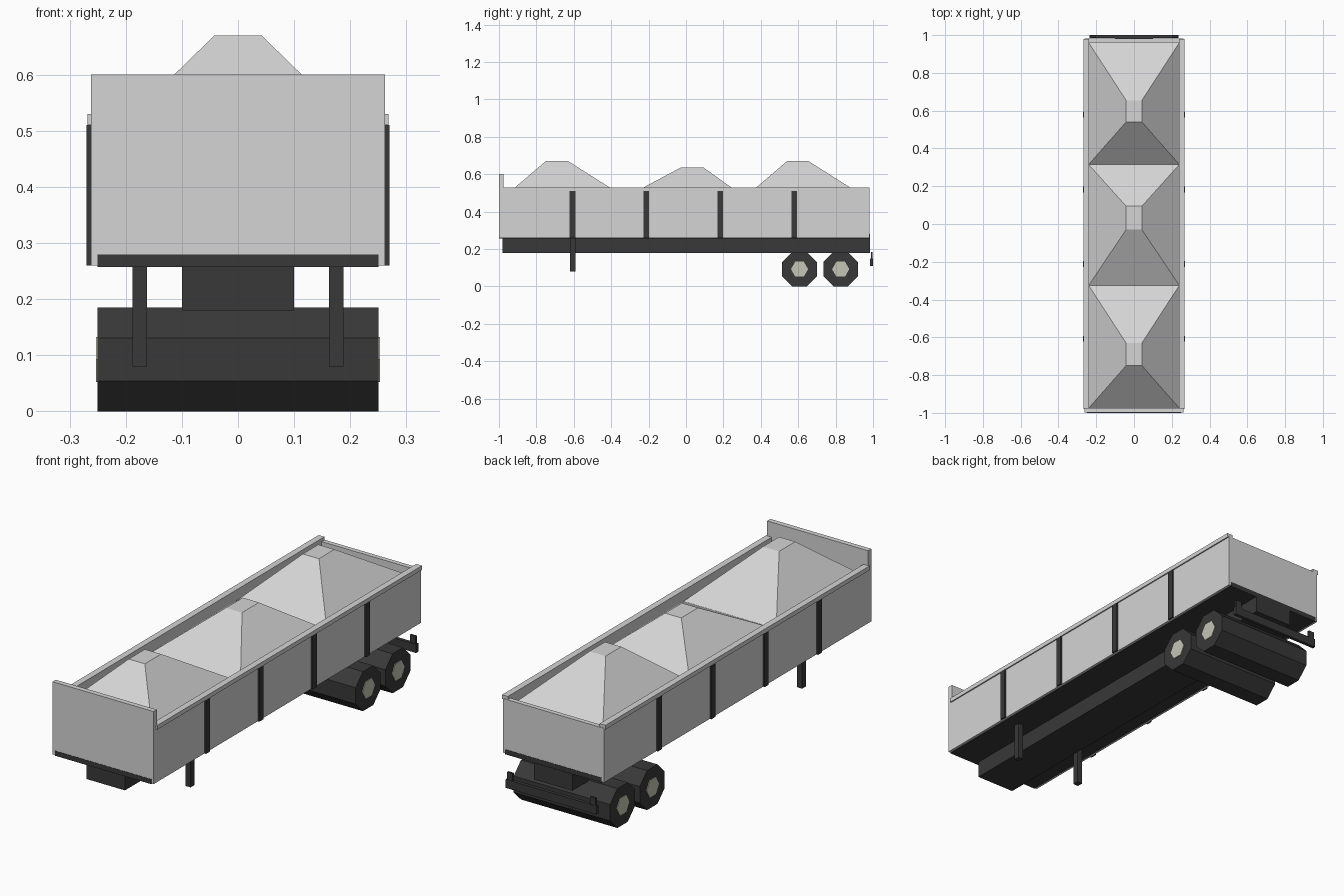
import bpy, bmesh, math
from mathutils import Matrix

if "Cube" in bpy.data.objects:
    bpy.data.objects.remove(bpy.data.objects["Cube"])


def material(name, color):
    m = bpy.data.materials.new(name)
    m.diffuse_color = (*color, 1)
    m.use_nodes = True
    m.node_tree.nodes["Principled BSDF"].inputs["Base Color"].default_value = m.diffuse_color
    return m


GREY = material("light_grey", (0.66, 0.66, 0.66))
DARK = material("dark_grey", (0.04, 0.04, 0.04))
HUB = material("pale_hub", (0.56, 0.56, 0.47))


def finish(name, bm, mat):
    bmesh.ops.recalc_face_normals(bm, faces=bm.faces)
    me = bpy.data.meshes.new(name)
    bm.to_mesh(me)
    bm.free()
    me.materials.append(mat)
    ob = bpy.data.objects.new(name, me)
    bpy.context.collection.objects.link(ob)
    return ob


def frustum(name, mat, base, top, z):
    """Solid between two rectangles (x0, x1, y0, y1) at heights z."""
    bm = bmesh.new()
    rings = []
    for (x0, x1, y0, y1), h in zip((base, top), z):
        rings.append([bm.verts.new((x, y, h)) for x, y in
                      ((x0, y0), (x1, y0), (x1, y1), (x0, y1))])
    a, b = rings
    bm.faces.new(a)
    bm.faces.new(b)
    for i in range(4):
        j = (i + 1) % 4
        bm.faces.new((a[i], a[j], b[j], b[i]))
    return finish(name, bm, mat)


def box(name, mat, x, y, z):
    r = (*x, *y)
    return frustum(name, mat, r, r, z)


def axle_cylinder(name, mat, sides, radius, half, y, z, turn):
    bm = bmesh.new()
    rot = Matrix.Rotation(math.pi / 2, 4, 'Y') @ Matrix.Rotation(turn, 4, 'Z')
    bmesh.ops.create_cone(bm, cap_ends=True, segments=sides, radius1=radius,
                          radius2=radius, depth=2 * half,
                          matrix=Matrix.Translation((0, y, z)) @ rot)
    return finish(name, bm, mat)


# Tub: floor, end walls, side walls with top rails and ribs
box("floor", DARK, (-0.25, 0.25), (-1.0, 0.983), (0.257, 0.28))
box("front_wall", GREY, (-0.262, 0.262), (-0.999, -0.975), (0.26, 0.60))
box("rear_wall", GREY, (-0.262, 0.262), (0.96, 0.982), (0.262, 0.515))
for side, s in (("left", -1), ("right", 1)):
    def span(a, b):
        return tuple(sorted((s * a, s * b)))
    box(side + "_wall", GREY, span(0.24, 0.262), (-0.98, 0.98), (0.26, 0.512))
    box(side + "_rail", GREY, span(0.238, 0.268), (-0.98, 0.98), (0.51, 0.53))
    for y in (-0.607, -0.212, 0.183, 0.578):
        box(side + "_rib", DARK, span(0.26, 0.27), (y - 0.015, y + 0.015), (0.26, 0.51))
    # Landing leg and rear marker
    box(side + "_landing_leg", DARK, span(0.162, 0.188), (-0.62, -0.592), (0.08, 0.26))
    box(side + "_rear_marker", DARK, span(0.20, 0.23), (0.988, 0.998), (0.15, 0.185))

# Load: three flat-topped heaps (base y range, top y range, top height)
for b0, b1, t0, t1, h in ((-0.975, -0.325, -0.75, -0.63, 0.67),
                          (-0.325, 0.315, -0.03, 0.095, 0.635),
                          (0.315, 0.96, 0.54, 0.655, 0.67)):
    frustum("load_heap", GREY, (-0.24, 0.24, b0, b1), (-0.042, 0.042, t0, t1), (0.477, h))

# Chassis beam and rear bumper
box("chassis_beam", DARK, (-0.10, 0.10), (-0.98, 0.985), (0.18, 0.258))
box("rear_bumper", DARK, (-0.235, 0.235), (0.984, 1.0), (0.11, 0.15))

# Full-width eight-sided wheels with six-sided hubs
for y in (0.607, 0.827):
    axle_cylinder("wheel_pair", DARK, 8, 0.0925 / math.cos(math.pi / 8), 0.25,
                  y, 0.0925, math.pi / 8)
    axle_cylinder("hub_pair", HUB, 6, 0.046, 0.253, y, 0.0925, 0)
